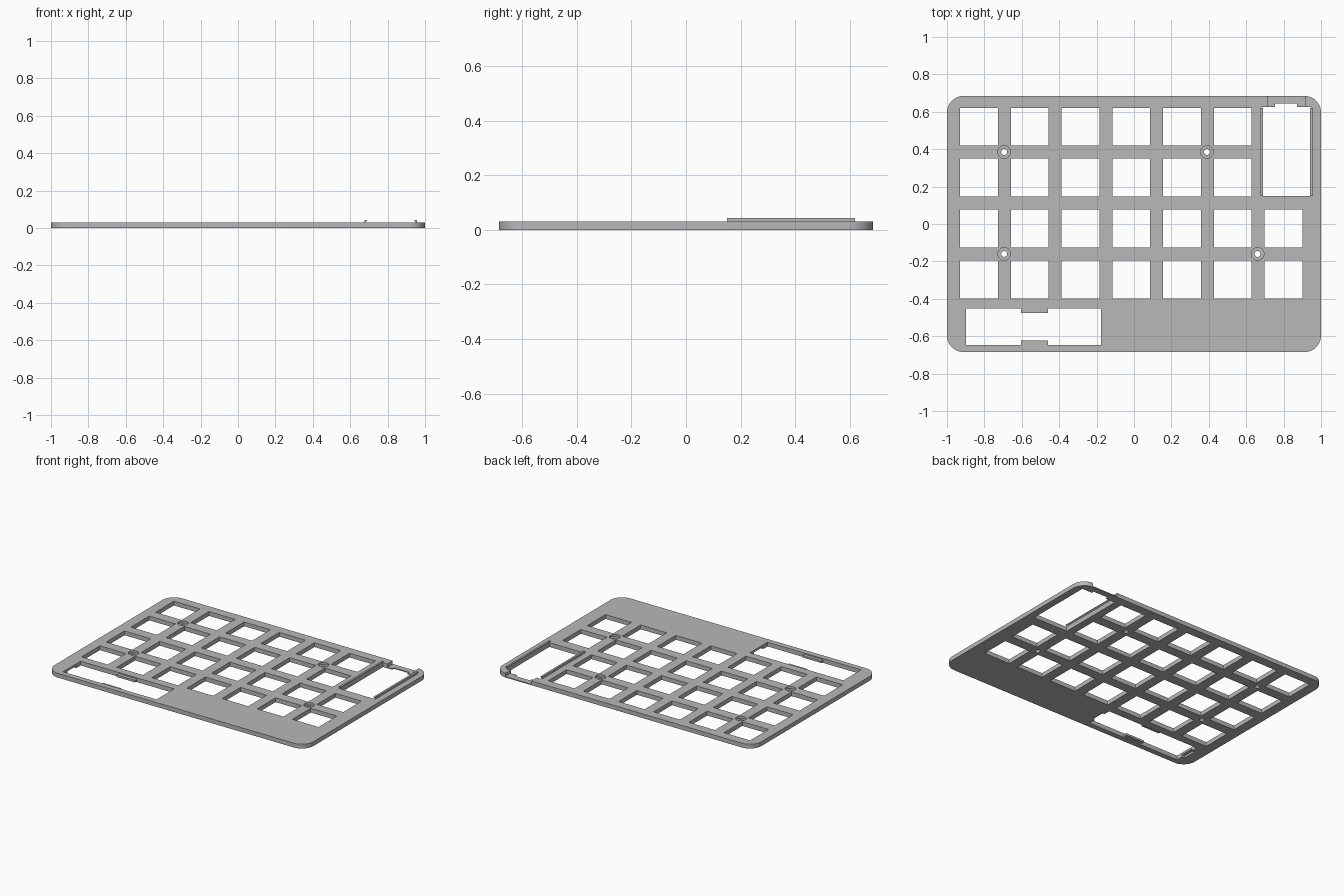
import bpy, bmesh, math
from mathutils import Matrix, Vector

cube = bpy.data.objects.get("Cube")
if cube:
    bpy.data.objects.remove(cube, do_unlink=True)

grey = bpy.data.materials.new("plate grey")
grey.use_nodes = True
GREY = (0.48, 0.48, 0.48, 1)
grey.diffuse_color = GREY
grey.node_tree.nodes["Principled BSDF"].inputs["Base Color"].default_value = GREY

T = 0.03          # plate thickness
HALF_Y = 0.685


def add_box(bm, x0, x1, y0, y1, z0, z1):
    mid = Vector((x0 + x1, y0 + y1, z0 + z1)) / 2
    size = Matrix.Diagonal((x1 - x0, y1 - y0, z1 - z0, 1))
    return bmesh.ops.create_cube(bm, size=1, matrix=Matrix.Translation(mid) @ size)["verts"]


def add_cylinder(bm, x, y, r, z0, z1):
    bmesh.ops.create_cone(bm, cap_ends=True, segments=24, radius1=r, radius2=r,
                          depth=z1 - z0, matrix=Matrix.Translation((x, y, (z0 + z1) / 2)))


def finish(bm, name):
    bmesh.ops.recalc_face_normals(bm, faces=bm.faces)
    mesh = bpy.data.meshes.new(name)
    bm.to_mesh(mesh)
    bm.free()
    mesh.materials.append(grey)
    ob = bpy.data.objects.new(name, mesh)
    bpy.context.collection.objects.link(ob)
    return ob


def activate(ob):
    bpy.ops.object.select_all(action='DESELECT')
    ob.select_set(True)
    bpy.context.view_layer.objects.active = ob


def cut(target, bm):
    cutter = finish(bm, "cutter")
    cutter.hide_render = True
    mod = target.modifiers.new("cut", 'BOOLEAN')
    mod.operation, mod.solver, mod.object = 'DIFFERENCE', 'EXACT', cutter
    mod.use_self = True
    activate(target)
    bpy.ops.object.modifier_apply(modifier=mod.name)
    bpy.data.objects.remove(cutter, do_unlink=True)


# Plate with rounded corners
bm = bmesh.new()
add_box(bm, -1, 1, -HALF_Y, HALF_Y, 0, T)
uprights = [e for e in bm.edges if abs(e.verts[0].co.z - e.verts[1].co.z) > T / 2]
bmesh.ops.bevel(bm, geom=uprights, offset=0.09, segments=12, profile=0.5, affect='EDGES')
plate = finish(bm, "switch_plate")

# Openings through the plate: key grid, controller bay, long bay, screw holes
LOW, HIGH = -0.1, 0.1
PITCH, HOLE = 0.2713, 0.101
screws = [(-0.694, 0.385), (0.39, 0.385), (-0.694, -0.16), (0.661, -0.16)]
bm = bmesh.new()
for row in range(4):
    for col in range(7):
        if col == 6 and row < 2:
            continue
        x, y = -0.829 + col * PITCH, 0.52 - row * 0.272
        add_box(bm, x - HOLE, x + HOLE, y - HOLE, y + HOLE, LOW, HIGH)
add_box(bm, 0.682, 0.95, 0.15, 0.625, LOW, HIGH)
add_box(bm, -0.898, -0.176, -0.647, -0.453, LOW, HIGH)
for x, y in screws:
    add_cylinder(bm, x, y, 0.016, LOW, HIGH)
cut(plate, bm)

# Connector notch beside the controller bay
bm = bmesh.new()
add_box(bm, 0.754, 0.872, 0.6, 0.643, LOW, HIGH)
cut(plate, bm)

# Recesses: cable channel at the back, screw counterbores, clip slots underneath
bm = bmesh.new()
add_box(bm, 0.715, 0.915, 0.61, 0.8, 0.007, HIGH)
for x, y in screws:
    add_cylinder(bm, x, y, 0.034, 0.015, HIGH)
add_box(bm, -0.92, -0.88, -0.60, -0.50, LOW, 0.015)
add_box(bm, -0.19, -0.154, -0.60, -0.50, LOW, 0.015)
cut(plate, bm)

# Retaining tabs in the long bay
for name, y0, y1 in (("front_tab", -0.66, -0.624), ("back_tab", -0.477, -0.44)):
    bm = bmesh.new()
    add_box(bm, -0.605, -0.461, y0, y1, 0.008, 0.022)
    finish(bm, name)

# Rails with an inward lip along both sides of the controller bay
profile = [(-0.006, 0.02), (0, 0.02), (0, 0.034), (0.008, 0.04), (0.008, 0.044), (-0.006, 0.044)]
for name, edge, inward in (("right_rail", 0.682, 1), ("left_rail", 0.95, -1)):
    bm = bmesh.new()
    face = bm.faces.new([bm.verts.new((edge + inward * u, 0.15, z)) for u, z in profile])
    swept = bmesh.ops.extrude_face_region(bm, geom=[face])["geom"]
    bmesh.ops.translate(bm, vec=(0, 0.47, 0),
                        verts=[g for g in swept if isinstance(g, bmesh.types.BMVert)])
    finish(bm, name)

activate(plate)
bpy.ops.object.shade_smooth_by_angle(angle=math.radians(30))
